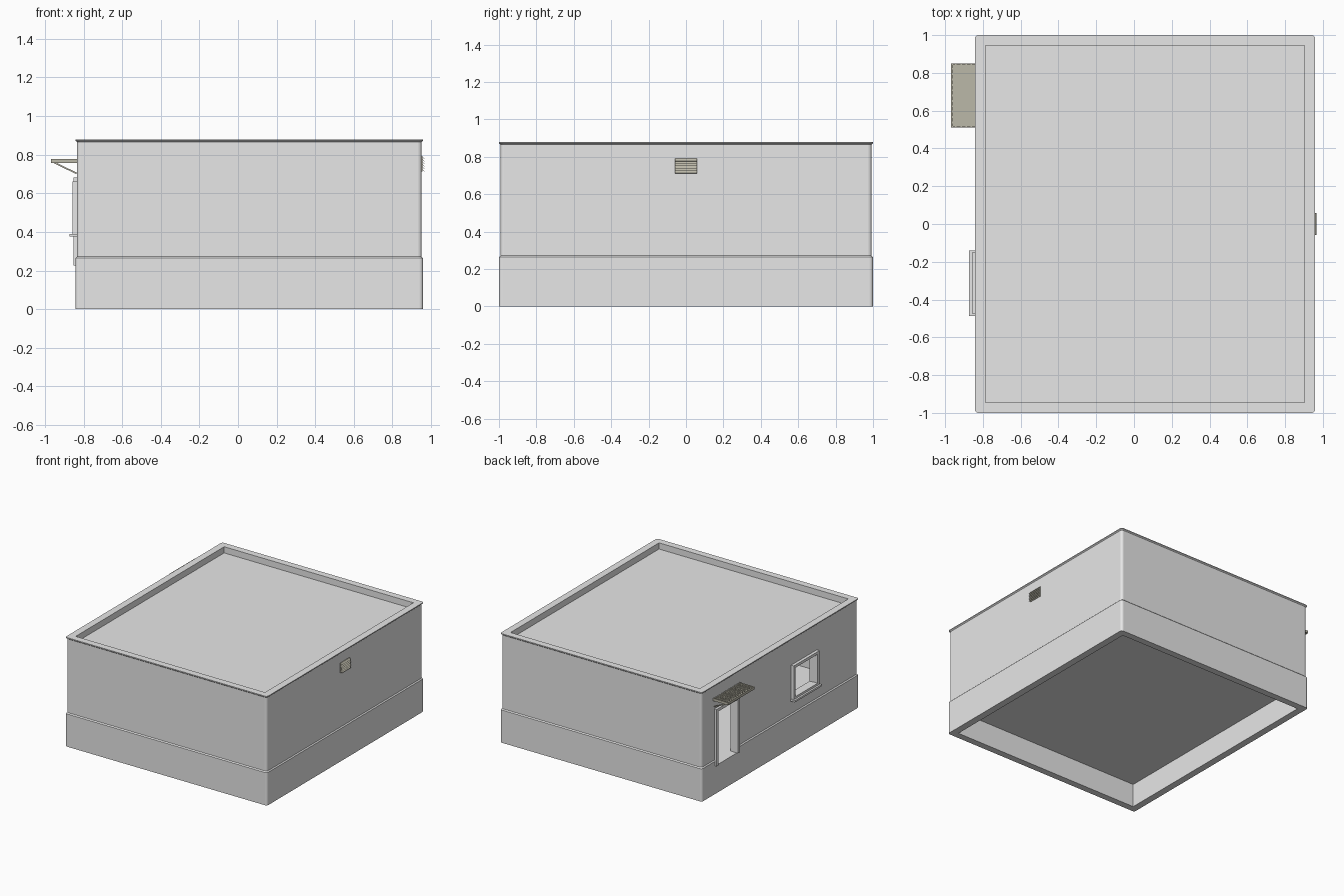
import bpy, bmesh, math
from mathutils import Matrix, Vector

if "Cube" in bpy.data.objects:
    bpy.data.objects.remove(bpy.data.objects["Cube"])


def material(name, rgb):
    m = bpy.data.materials.new(name)
    m.diffuse_color = (*rgb, 1)
    m.use_nodes = True
    m.node_tree.nodes["Principled BSDF"].inputs["Base Color"].default_value = m.diffuse_color
    return m


GREY = material("pale grey plaster", (0.8, 0.8, 0.8))
TAN = material("weathered tan metal", (0.50, 0.48, 0.395))


def make_object(name, bm, mat):
    me = bpy.data.meshes.new(name)
    bm.to_mesh(me)
    bm.free()
    ob = bpy.data.objects.new(name, me)
    bpy.context.collection.objects.link(ob)
    me.materials.append(mat)
    return ob


def boxes(name, spans, mat):
    """One object from axis-aligned boxes (x0, x1, y0, y1, z0, z1)."""
    bm = bmesh.new()
    for x0, x1, y0, y1, z0, z1 in spans:
        m = Matrix.Translation(((x0 + x1) / 2, (y0 + y1) / 2, (z0 + z1) / 2))
        m = m @ Matrix.Diagonal((x1 - x0, y1 - y0, z1 - z0, 1))
        bmesh.ops.create_cube(bm, size=1, matrix=m)
    return make_object(name, bm, mat)


def rounded_rect(x0, x1, y0, y1, r, seg=4):
    pts = []
    for k, (cx, cy) in enumerate(((x1 - r, y1 - r), (x0 + r, y1 - r),
                                  (x0 + r, y0 + r), (x1 - r, y0 + r))):
        for i in range(seg + 1):
            a = math.pi / 2 * (k + i / seg)
            pts.append((cx + r * math.cos(a), cy + r * math.sin(a)))
    return pts


def cut(ob, spans):
    """Subtract boxes from an object and apply the result."""
    for s in spans:
        cutter = boxes("cutter", [s], GREY)
        cutter.hide_render = True
        mod = ob.modifiers.new("cut", 'BOOLEAN')
        mod.operation, mod.solver, mod.object = 'DIFFERENCE', 'EXACT', cutter
        bpy.context.view_layer.objects.active = ob
        bpy.ops.object.modifier_apply(modifier=mod.name)
        bpy.data.objects.remove(cutter)


X0, X1, Y, H = -0.842, 0.959, 1.0, 0.88      # overall shell
IX0, IX1, IY = -0.786, 0.903, 0.946          # inner wall faces
INS = 0.008                                  # wall set back from plinth
WX = X0 + INS

# Shell: plinth, set-back walls and roof lip lofted as one body
bm = bmesh.new()
rings = []
for z, d in ((0, 0), (0.264, 0), (0.272, INS), (0.866, INS), (0.873, 0), (H, 0)):
    pts = rounded_rect(X0 + d, X1 - d, -Y + d, Y - d, 0.018)
    rings.append([bm.verts.new((x, y, z)) for x, y in pts])
n = len(rings[0])
for a, b in zip(rings, rings[1:]):
    for i in range(n):
        bm.faces.new((a[i], a[(i + 1) % n], b[(i + 1) % n], b[i]))
bm.faces.new(rings[0][::-1])
bm.faces.new(rings[-1])
shell = make_object("walls", bm, GREY)
cut(shell, [(IX0, IX1, -IY, IY, -0.1, 1.0),             # hollow inside
            (-1.0, -0.7, 0.553, 0.807, 0.225, 0.66),    # door opening
            (-1.0, -0.7, -0.453, -0.172, 0.405, 0.64)])  # window opening
# Smooth only the narrow corner strips, so the big walls stay flat
for p in shell.data.polygons:
    nx, ny = abs(p.normal.x), abs(p.normal.y)
    p.use_smooth = nx > 0.1 and ny > 0.1 and abs(p.normal.z) < 0.1

# Slabs closing the hollow room
boxes("roof_slab", [(IX0, IX1, -IY, IY, 0.79, 0.83)], GREY)
boxes("floor_slab", [(IX0, IX1, -IY, IY, 0.189, 0.225)], GREY)


def surround(name, x, y0, y1, z0, z1, w, bottom):
    """Raised frame around an opening in the left wall."""
    xi = WX + 0.015
    parts = [(x, xi, y0, y0 + w, z0, z1), (x, xi, y1 - w, y1, z0, z1),
             (x, xi, y0 + w, y1 - w, z1 - w, z1)]
    if bottom:
        parts.append((x, xi, y0 + w, y1 - w, z0, z0 + w))
    return boxes(name, parts, GREY)


surround("door_frame", -0.853, 0.53, 0.83, 0.225, 0.683, 0.024, False)
surround("window_frame", -0.858, -0.475, -0.15, 0.385, 0.662, 0.022, True)
boxes("window_sill", [(-0.873, WX + 0.01, -0.487, -0.14, 0.375, 0.39)], GREY)

# Door canopy: thin sheet, rim and a lattice of ribs
CX0, CX1, CY0, CY1 = -0.97, WX, 0.51, 0.85
parts = [(CX0, CX1, CY0, CY1, 0.760, 0.769)]
parts += [(CX0, CX0 + 0.012, CY0, CY1, 0.757, 0.778)]
parts += [(CX0, CX1, y, y + 0.008, 0.757, 0.777) for y in (CY0, CY1 - 0.008)]
for i in range(1, 12):
    y = CY0 + (CY1 - CY0) * i / 12
    parts.append((CX0, CX1, y - 0.005, y + 0.005, 0.766, 0.775))
for i in range(1, 5):
    x = CX0 + (CX1 - CX0) * i / 5
    parts.append((x - 0.004, x + 0.004, CY0, CY1, 0.766, 0.774))
boxes("door_canopy", parts, TAN)

# Diagonal canopy struts
a, b = Vector((-0.952, 0, 0.759)), Vector((-0.836, 0, 0.703))
for i, y in enumerate((CY0 + 0.02, CY1 - 0.02)):
    h = (b - a).length / 2
    strut = boxes("canopy_strut_%d" % (i + 1), [(-h, h, -0.005, 0.005, -0.004, 0.004)], TAN)
    strut.location = (a + b) / 2 + Vector((0, y, 0))
    strut.rotation_euler.y = -math.atan2(b.z - a.z, b.x - a.x)

# Vent on the right wall: backing plate with sloping louvres
VX = X1 - INS
boxes("vent_plate", [(VX - 0.004, VX + 0.004, -0.058, 0.058, 0.712, 0.79)], TAN)
for i in range(6):
    slat = boxes("vent_slat_%d" % (i + 1), [(-0.0085, 0.0085, -0.058, 0.058, -0.001, 0.001)], TAN)
    slat.location = (VX + 0.010, 0, 0.7185 + i * 0.013)
    slat.rotation_euler.y = math.radians(50)
